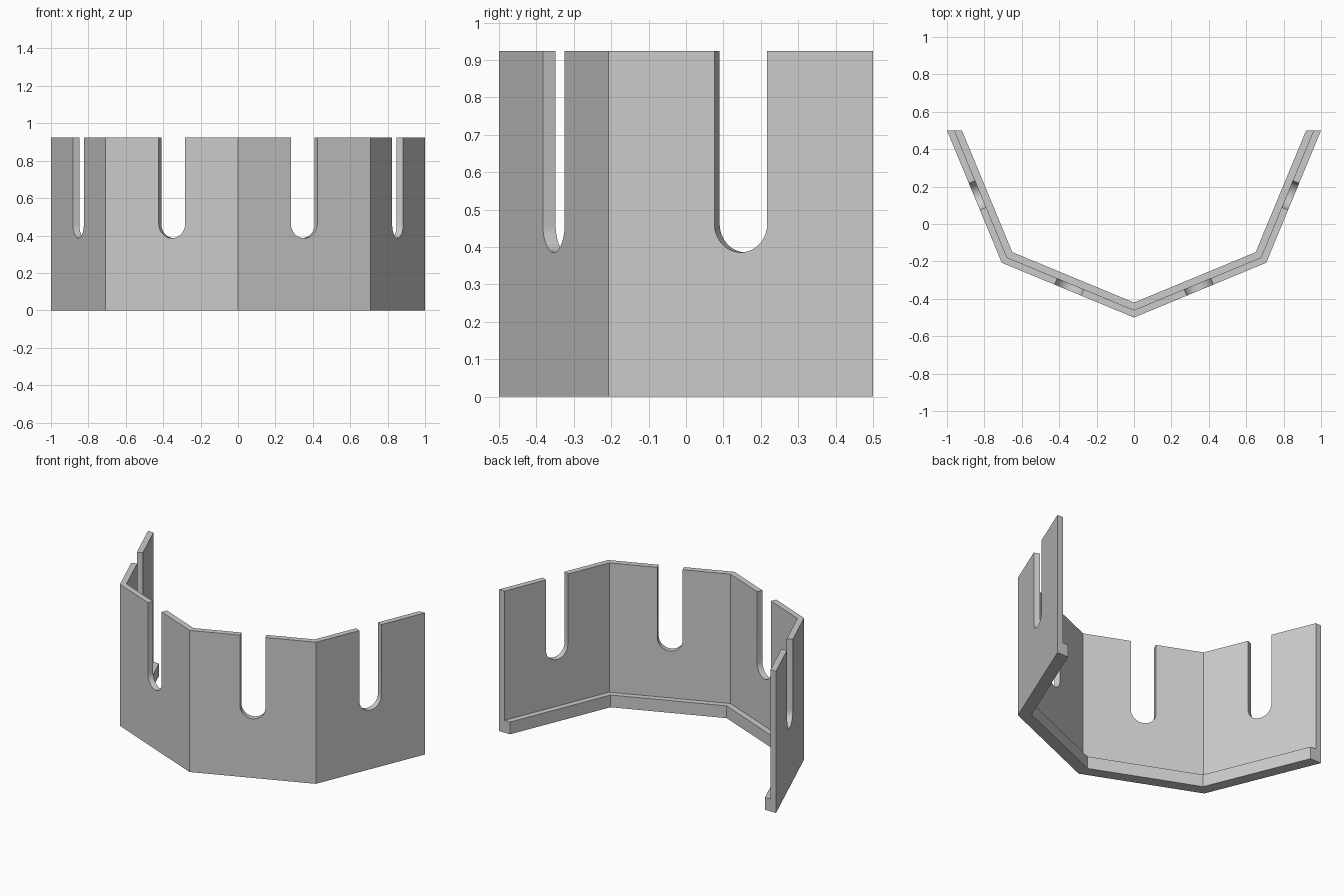
import bpy, bmesh
from math import sin, cos, pi
from mathutils import Vector

if "Cube" in bpy.data.objects:
    bpy.data.objects.remove(bpy.data.objects["Cube"])

H = 0.924            # wall height
LEDGE = 0.08         # ledge height
R_OUT, R_IN, R_LEDGE = 1.0, 0.96, 0.92
SLOT_R, SLOT_Z, SEG = 0.0765, 0.462, 20
CENTRE = Vector((0, 0.5, 0))


def corner(i, r, z):
    a = pi + i * pi / 4
    return CENTRE + Vector((r * cos(a), r * sin(a), z))


bm = bmesh.new()


def face(points):
    return bm.faces.new([bm.verts.new(p) for p in points])


def strip(a, b):
    for k in range(len(a) - 1):
        face((a[k], a[k + 1], b[k + 1], b[k]))


# four wall panels of a half octagon, each with a round-bottomed slot and a ledge
for i in range(4):
    a, b = corner(i, R_OUT, 0), corner(i + 1, R_OUT, 0)
    mid, u = (a + b) / 2, (b - a).normalized()
    inward = (CENTRE - mid).normalized()
    depth = (R_OUT - R_IN) * cos(pi / 8)
    # slot outline: down one side, round the bottom, up the other
    uz = [(-SLOT_R, H)]
    uz += [(SLOT_R * cos(pi + k * pi / SEG), SLOT_Z + SLOT_R * sin(pi + k * pi / SEG))
           for k in range(SEG + 1)]
    uz += [(SLOT_R, H)]
    slot_out = [mid + u * s + Vector((0, 0, z)) for s, z in uz]
    slot_in = [p + inward * depth for p in slot_out]

    def panel(r, z0, slot):
        face([corner(i, r, z0), corner(i + 1, r, z0), corner(i + 1, r, H)]
             + slot[::-1] + [corner(i, r, H)])

    panel(R_OUT, 0, slot_out)
    panel(R_IN, LEDGE, slot_in)
    strip(slot_out, slot_in)
    # top rims either side of the slot
    face((corner(i, R_OUT, H), slot_out[0], slot_in[0], corner(i, R_IN, H)))
    face((slot_out[-1], corner(i + 1, R_OUT, H), corner(i + 1, R_IN, H), slot_in[-1]))
    # ledge top, ledge front and underside
    section = [(R_IN, LEDGE), (R_LEDGE, LEDGE), (R_LEDGE, 0), (R_OUT, 0)]
    strip([corner(i, r, z) for r, z in section],
          [corner(i + 1, r, z) for r, z in section])

# L-shaped end caps
for i in (0, 4):
    face([corner(i, r, z) for r, z in ((R_OUT, 0), (R_OUT, H), (R_IN, H), (R_IN, LEDGE),
                                       (R_LEDGE, LEDGE), (R_LEDGE, 0))])

bmesh.ops.remove_doubles(bm, verts=bm.verts, dist=1e-5)
bmesh.ops.recalc_face_normals(bm, faces=bm.faces)
mesh = bpy.data.meshes.new("slotted_wall")
bm.to_mesh(mesh)
bm.free()
wall = bpy.data.objects.new("slotted_wall", mesh)
bpy.context.collection.objects.link(wall)

# smooth only the slot curves
bpy.context.view_layer.objects.active = wall
wall.select_set(True)
bpy.ops.object.shade_smooth_by_angle(angle=pi / 9)
